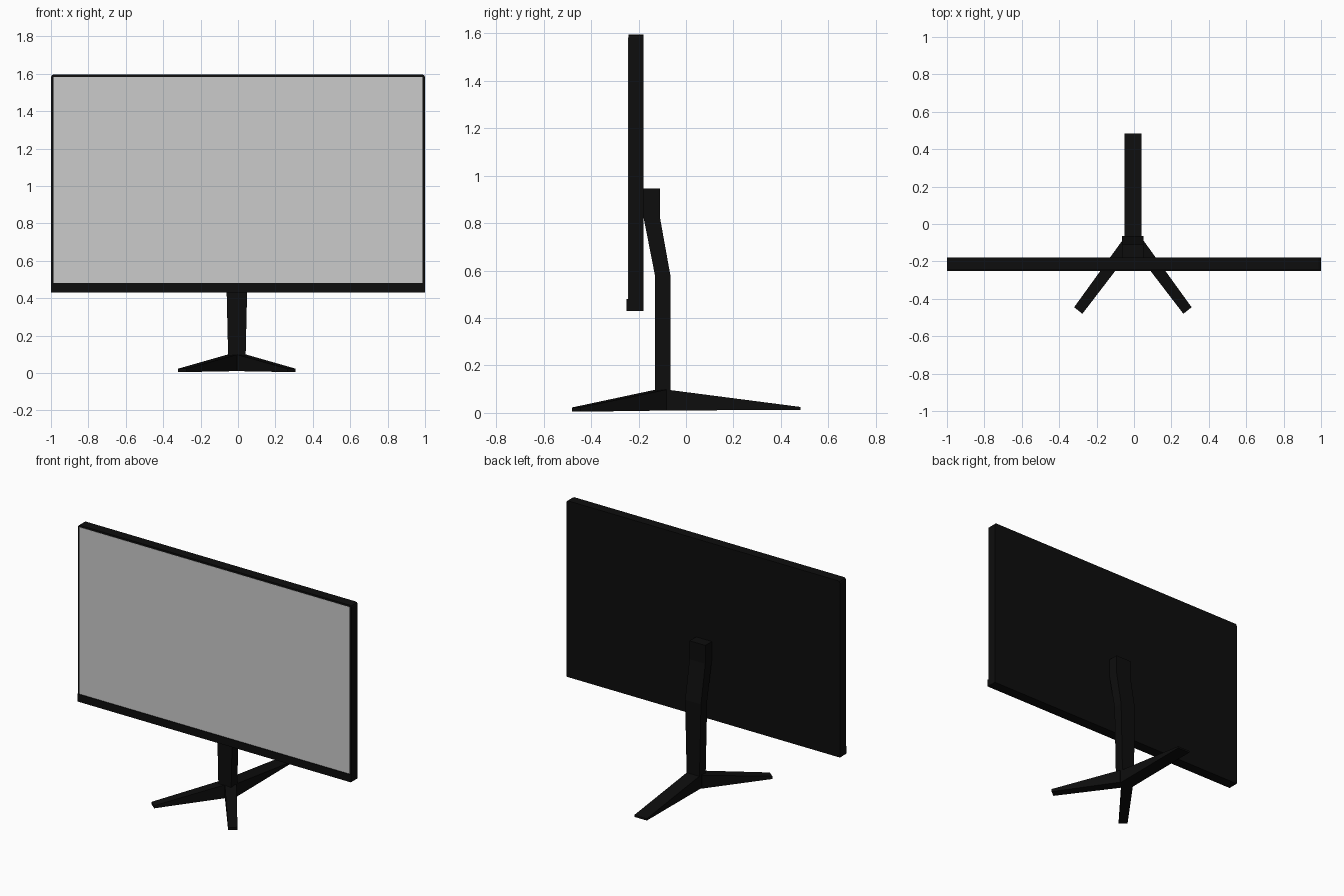
import bpy, bmesh

if "Cube" in bpy.data.objects:
    bpy.data.objects.remove(bpy.data.objects["Cube"])

black = bpy.data.materials.new("black_plastic")
black.diffuse_color = (0.004, 0.004, 0.004, 1)
black.use_nodes = True
black.node_tree.nodes["Principled BSDF"].inputs["Base Color"].default_value = black.diffuse_color
CX = -0.006  # the stand sits slightly off centre


def loft(name, rings, mat=black):
    """Closed solid through a list of equal-length vertex rings."""
    bm = bmesh.new()
    loops = [[bm.verts.new(p) for p in r] for r in rings]
    n = len(loops[0])
    for a, b in zip(loops, loops[1:]):
        for i in range(n):
            j = (i + 1) % n
            bm.faces.new((a[i], a[j], b[j], b[i]))
    bm.faces.new(loops[0][::-1])
    bm.faces.new(loops[-1])
    bmesh.ops.recalc_face_normals(bm, faces=bm.faces)
    me = bpy.data.meshes.new(name)
    bm.to_mesh(me)
    bm.free()
    ob = bpy.data.objects.new(name, me)
    bpy.context.collection.objects.link(ob)
    if mat:
        me.materials.append(mat)
    return ob


def box(name, x, y, z, mat=black):
    ring = [(-x, z[0]), (x, z[0]), (x, z[1]), (-x, z[1])]
    return loft(name, [[(u, v, w) for u, w in ring] for v in y], mat)


# Monitor housing with small rounded top corners
outline = [(-1, 0.43), (1, 0.43), (1, 1.582), (0.996, 1.591), (0.987, 1.595),
           (-0.987, 1.595), (-0.996, 1.591), (-1, 1.582)]
loft("monitor_housing", [[(x, y, z) for x, z in outline] for y in (-0.243, -0.179)])

# Lower bezel and display panel
box("lower_bezel", 1.0, (-0.25, -0.24), (0.43, 0.48))
box("display_panel", 0.987, (-0.2445, -0.24), (0.48, 1.583), None)

# Bent neck: (z, front y, back y, half width)
neck = [(0.01, -0.13, -0.065, 0.047), (0.1, -0.13, -0.065, 0.047),
        (0.575, -0.13, -0.065, 0.058), (0.825, -0.179, -0.11, 0.058),
        (0.947, -0.179, -0.11, 0.058)]
loft("stand_neck", [[(CX - w, f, z), (CX + w, f, z), (CX + w, b, z), (CX - w, b, z)]
                    for z, f, b, w in neck])


# Tapered legs: plan edges at hub and tip
def leg(name, hub, tip, z_tip):
    rings = []
    for (a, b), z0, z1 in ((hub, 0.01, 0.098), (tip, *z_tip)):
        rings.append([(CX + a[0], a[1], z0), (CX + b[0], b[1], z0),
                      (CX + b[0], b[1], z1), (CX + a[0], a[1], z1)])
    loft(name, rings)


leg("rear_leg", ((-0.046, -0.08), (0.046, -0.08)),
    ((-0.046, 0.483), (0.046, 0.483)), (0.013, 0.025))
for side, s in (("left", -1), ("right", 1)):
    leg(f"front_leg_{side}", ((s * 0.052, -0.082), (0, -0.128)),
        ((s * 0.314, -0.445), (s * 0.270, -0.48)), (0.005, 0.023))
